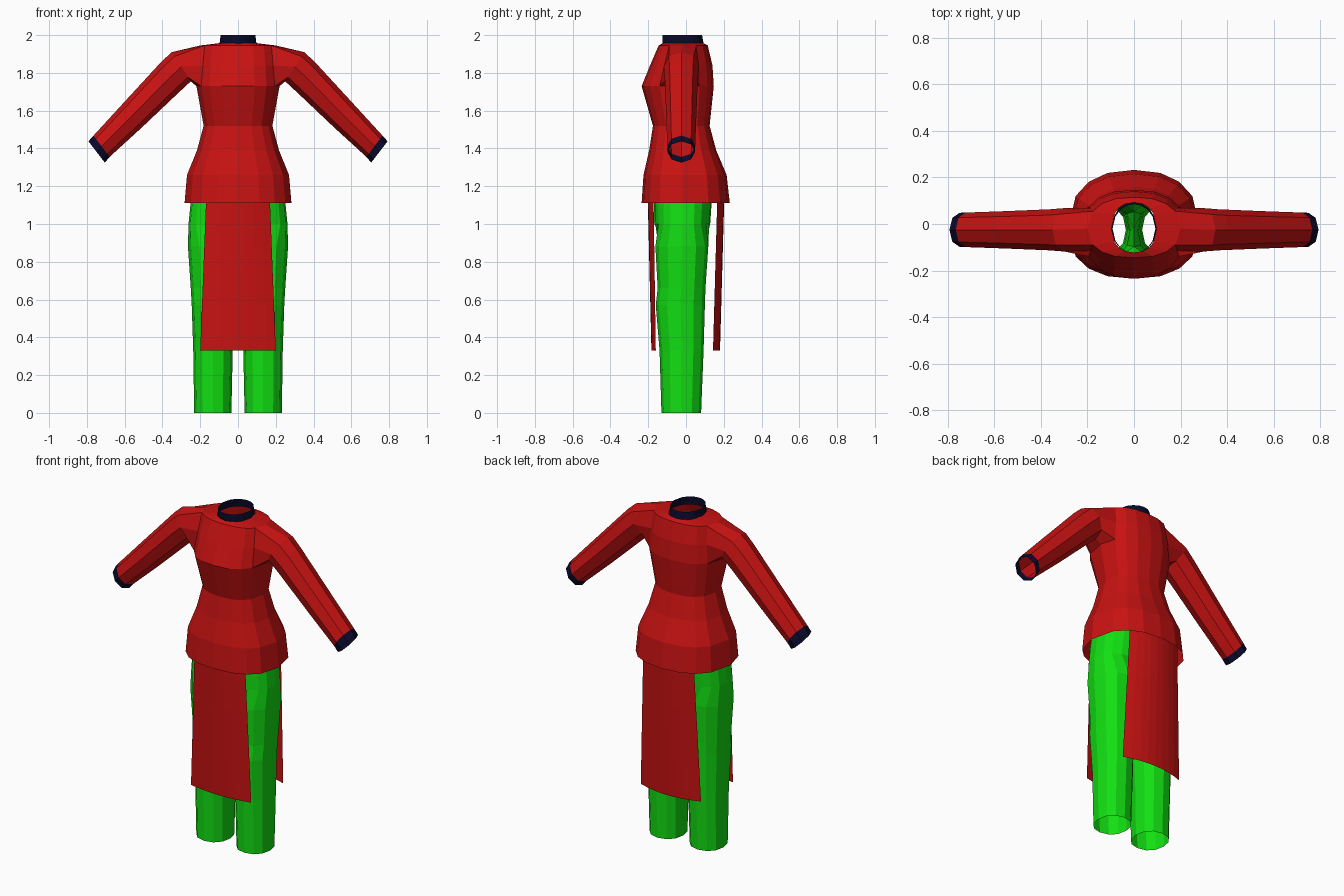
import bpy, bmesh
from math import sin, cos, radians, copysign
from mathutils import Vector

if "Cube" in bpy.data.objects:
    bpy.data.objects.remove(bpy.data.objects["Cube"])


def material(name, color):
    m = bpy.data.materials.new(name)
    m.use_nodes = True
    m.diffuse_color = (*color, 1)
    m.node_tree.nodes["Principled BSDF"].inputs["Base Color"].default_value = (*color, 1)
    return m


RED = material("red cloth", (0.58, 0.006, 0.006))
GREEN = material("green cloth", (0.006, 0.74, 0.006))
NAVY = material("navy trim", (0.003, 0.003, 0.025))


def finish(bm, name, mat):
    bmesh.ops.recalc_face_normals(bm, faces=bm.faces)
    mesh = bpy.data.meshes.new(name)
    bm.to_mesh(mesh)
    bm.free()
    mesh.materials.append(mat)
    obj = bpy.data.objects.new(name, mesh)
    bpy.context.collection.objects.link(obj)
    return obj


def power(v, p):
    return copysign(abs(v) ** p, v) if abs(v) > 1e-6 else 0.0


def add_ring(bm, points):
    return [bm.verts.new(p) for p in points]


def bridge(bm, a, b, skip=()):
    n = len(a)
    for i in range(n):
        if i not in skip:
            j = (i + 1) % n
            bm.faces.new((a[i], a[j], b[j], b[i]))


# Body cross-section: wider steps at the sides leave room for the armholes
QUARTER = [0, 30, 50, 70]
ANGLES = QUARTER + [90] + [180 - a for a in QUARTER[:0:-1]]
ANGLES += [a + 180 for a in ANGLES]
MID_Y = -0.02


def body_ring(z, half_width, front, back, p=0.85):
    pts = []
    for a in ANGLES:
        c, s = power(cos(radians(a)), p), power(sin(radians(a)), p)
        depth = back - MID_Y if s > 0 else MID_Y - front
        pts.append(Vector((half_width * c, MID_Y + depth * s, z)))
    return pts


# Sleeve cross-section from its top and bottom edge points
def sleeve_ring(side, top, bottom, depth):
    t = Vector((side * top[0], MID_Y - 0.005, top[1]))
    b = Vector((side * bottom[0], MID_Y - 0.005, bottom[1]))
    mid, up = (t + b) / 2, (t - b) / 2
    return [mid + up * cos(radians(45 * k)) + Vector((0, depth * sin(radians(45 * k)), 0))
            for k in range(8)]


SLEEVE = [((0.35, 1.91), (0.25, 1.755), 0.093),
          ((0.405, 1.86), (0.32, 1.69), 0.088),
          ((0.60, 1.648), (0.51, 1.51), 0.080),
          ((0.765, 1.468), (0.68, 1.355), 0.074)]
CUFF_END = ((0.792, 1.438), (0.705, 1.325), 0.073)

# Tunic body
bm = bmesh.new()
BODY = [(1.11, 0.283, -0.235, 0.232), (1.26, 0.27, -0.225, 0.215),
        (1.39, 0.217, -0.195, 0.16), (1.52, 0.182, -0.175, 0.125),
        (1.73, 0.22, -0.235, 0.147), (1.84, 0.21, -0.19, 0.14),
        (1.945, 0.20, -0.145, 0.115), (1.958, 0.095, -0.122, 0.092)]
rings = [add_ring(bm, body_ring(*r)) for r in BODY]
ARMHOLES = (15, 0, 7, 8)
for k in range(len(rings) - 1):
    bridge(bm, rings[k], rings[k + 1], ARMHOLES if k in (4, 5) else ())

# Sleeves grow out of the armholes
low, mid, high = rings[4:7]
for side, centre, rear, fore in ((1, 0, 1, 15), (-1, 8, 7, 9)):
    previous = [high[centre], high[rear], mid[rear], low[rear],
                low[centre], low[fore], mid[fore], high[fore]]
    for section in SLEEVE:
        ring = add_ring(bm, sleeve_ring(side, *section))
        bridge(bm, previous, ring)
        previous = ring
finish(bm, "tunic", RED)

# Cuffs
for side, name in ((1, "left_cuff"), (-1, "right_cuff")):
    bm = bmesh.new()
    bridge(bm, add_ring(bm, sleeve_ring(side, *SLEEVE[-1])),
           add_ring(bm, sleeve_ring(side, *CUFF_END)))
    finish(bm, name, NAVY)

# Collar
bm = bmesh.new()
bridge(bm, add_ring(bm, body_ring(1.952, 0.098, -0.125, 0.094, 1)),
       add_ring(bm, body_ring(2.0, 0.092, -0.125, 0.085, 1)))
finish(bm, "collar", NAVY)

# Trousers: one leg, opening into half a hip section, then mirrored
bm = bmesh.new()
LEG = [(0, 0.035, 0.232, -0.13, 0.08), (0.33, 0.028, 0.237, -0.14, 0.093),
       (0.57, 0.02, 0.245, -0.16, 0.10), (0.66, 0.016, 0.25, -0.15, 0.103),
       (0.88, 0.0, 0.265, -0.162, 0.118)]
HIPS = [(1.0, 0.262, -0.168, 0.128), (1.1, 0.252, -0.17, 0.135),
        (1.22, 0.235, -0.165, 0.135)]
previous = None
for z, inner, outer, front, back in LEG:
    points = []
    for i in range(12):
        a = radians(30 * i)
        x = (inner + outer) / 2 + (outer - inner) / 2 * power(cos(a), 0.9)
        y = (front + back) / 2 + (back - front) / 2 * power(sin(a), 0.9)
        points.append((0 if inner == 0 and i in (5, 6, 7) else x, y, z))
    ring = add_ring(bm, points)
    if previous:
        bridge(bm, previous, ring)
    previous = ring
previous = previous[7:] + previous[:6]
for z, width, front, back in HIPS:
    points = []
    for i in range(-5, 6):
        a = radians(18 * i)
        points.append((width * power(cos(a), 0.75),
                       (front + back) / 2 + (back - front) / 2 * power(sin(a), 0.75), z))
    ring = add_ring(bm, points)
    bridge(bm, previous, ring, (10,))
    previous = ring
trousers = finish(bm, "trousers", GREEN)
mirror = trousers.modifiers.new("mirror", "MIRROR")
mirror.use_clip = True


# Hanging cloth panels, bowed outward across their width
def panel(name, top, bottom, columns=8):
    bm = bmesh.new()
    rows = []
    for f in (0, 0.35, 0.7, 1):
        z, width, y_mid, y_edge = [a + (b - a) * f for a, b in zip(top, bottom)]
        steps = [2 * i / columns - 1 for i in range(columns + 1)]
        rows.append(add_ring(bm, [(width * t, y_mid + (y_edge - y_mid) * t * t, z)
                                  for t in steps]))
    for a, b in zip(rows, rows[1:]):
        bridge(bm, a, b, (columns,))
    finish(bm, name, RED)


panel("front_panel", (1.15, 0.168, -0.203, -0.172), (0.33, 0.2, -0.183, -0.16))
panel("back_panel", (1.15, 0.168, 0.203, 0.166), (0.33, 0.2, 0.18, 0.143))
